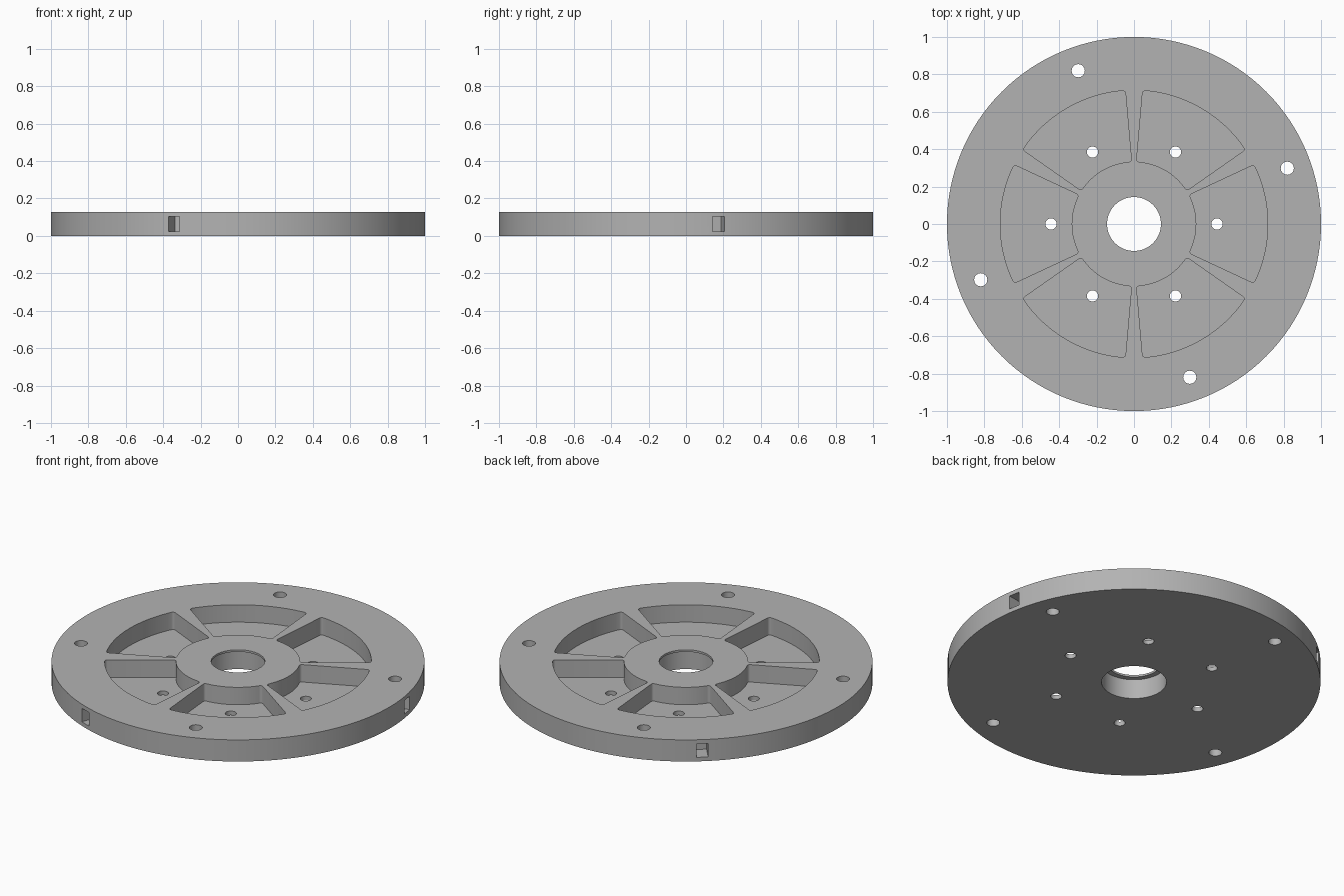
import bpy, bmesh
from math import cos, sin, asin, radians, pi
from mathutils import Matrix

HEIGHT = 0.128
FLOOR = 0.025

cube = bpy.data.objects.get("Cube")
if cube:
    bpy.data.objects.remove(cube, do_unlink=True)

grey = bpy.data.materials.new("machined grey")
grey.use_nodes = True
colour = (0.45, 0.45, 0.45, 1)
grey.diffuse_color = colour
grey.node_tree.nodes["Principled BSDF"].inputs["Base Color"].default_value = colour


def make_object(name, bm):
    bmesh.ops.recalc_face_normals(bm, faces=bm.faces)
    mesh = bpy.data.meshes.new(name)
    bm.to_mesh(mesh)
    bm.free()
    mesh.materials.append(grey)
    obj = bpy.data.objects.new(name, mesh)
    bpy.context.collection.objects.link(obj)
    return obj


def add_cylinder(bm, radius, bottom, top, x=0, y=0, segments=32):
    bmesh.ops.create_cone(bm, cap_ends=True, segments=segments,
                          radius1=radius, radius2=radius, depth=top - bottom,
                          matrix=Matrix.Translation((x, y, (top + bottom) / 2)))


def add_ring_of_holes(bm, count, start, distance, radius):
    for i in range(count):
        a = radians(start) + 2 * pi * i / count
        add_cylinder(bm, radius, -0.1, 0.3, distance * cos(a), distance * sin(a))


def add_pocket(bm, turn, inner=0.333, outer=0.715, side=0.0159, steps=16):
    """Sector with straight sides offset from the centre and filleted corners."""
    outline = []
    for radius, sign in ((inner, 1), (outer, -1)):
        half = radians(25) + asin(side / radius)
        for i in range(steps + 1):
            a = turn + sign * half * (1 - 2 * i / steps)
            outline.append((radius * cos(a), radius * sin(a)))
    low = [bm.verts.new((x, y, FLOOR)) for x, y in outline]
    high = [bm.verts.new((x, y, 0.3)) for x, y in outline]
    bm.faces.new(low)
    bm.faces.new(high)
    n = len(outline)
    for i in range(n):
        j = (i + 1) % n
        bm.faces.new((low[i], low[j], high[j], high[i]))
    corners = [bm.edges.get((low[i], high[i])) for i in (0, steps, steps + 1, n - 1)]
    bmesh.ops.bevel(bm, geom=corners, offset=0.015, segments=4,
                    profile=0.5, affect='EDGES')


def add_rim_slot(bm, angle):
    """Square notch running radially into the rim."""
    place = (Matrix.Rotation(radians(angle), 4, 'Z')
             @ Matrix.Translation((1.0, 0, 0.064))
             @ Matrix.Diagonal((0.2, 0.064, 0.08, 1)))
    bmesh.ops.create_cube(bm, size=1, matrix=place)


# Solid disc
bm = bmesh.new()
add_cylinder(bm, 1.0, 0, HEIGHT, segments=128)
wheel = make_object("wheel_plate", bm)

# Pockets between the spokes, rim slots and the wide lower bore
bm = bmesh.new()
for i in range(6):
    add_pocket(bm, i * pi / 3)
for angle in (10, 130, 250):
    add_rim_slot(bm, angle)
add_cylinder(bm, 0.174, -0.1, 0.116, segments=64)
recess_cutter = make_object("recess_cutter", bm)

# Through holes: narrow upper bore, six pocket holes, four rim holes
bm = bmesh.new()
add_cylinder(bm, 0.144, -0.1, 0.3, segments=64)
add_ring_of_holes(bm, 6, 0, 0.444, 0.03)
add_ring_of_holes(bm, 4, 20, 0.872, 0.035)
hole_cutter = make_object("hole_cutter", bm)

# Cut the disc and keep the finished mesh
for cutter in (recess_cutter, hole_cutter):
    cut = wheel.modifiers.new(cutter.name, 'BOOLEAN')
    cut.operation = 'DIFFERENCE'
    cut.solver = 'EXACT'
    cut.object = cutter
bpy.context.view_layer.update()
graph = bpy.context.evaluated_depsgraph_get()
finished = bpy.data.meshes.new_from_object(wheel.evaluated_get(graph))
wheel.modifiers.clear()
wheel.data = finished
for cutter in (recess_cutter, hole_cutter):
    bpy.data.objects.remove(cutter, do_unlink=True)

# Smooth walls, crisp edges
bpy.ops.object.select_all(action='DESELECT')
wheel.select_set(True)
bpy.context.view_layer.objects.active = wheel
bpy.ops.object.shade_smooth_by_angle(angle=radians(30))
